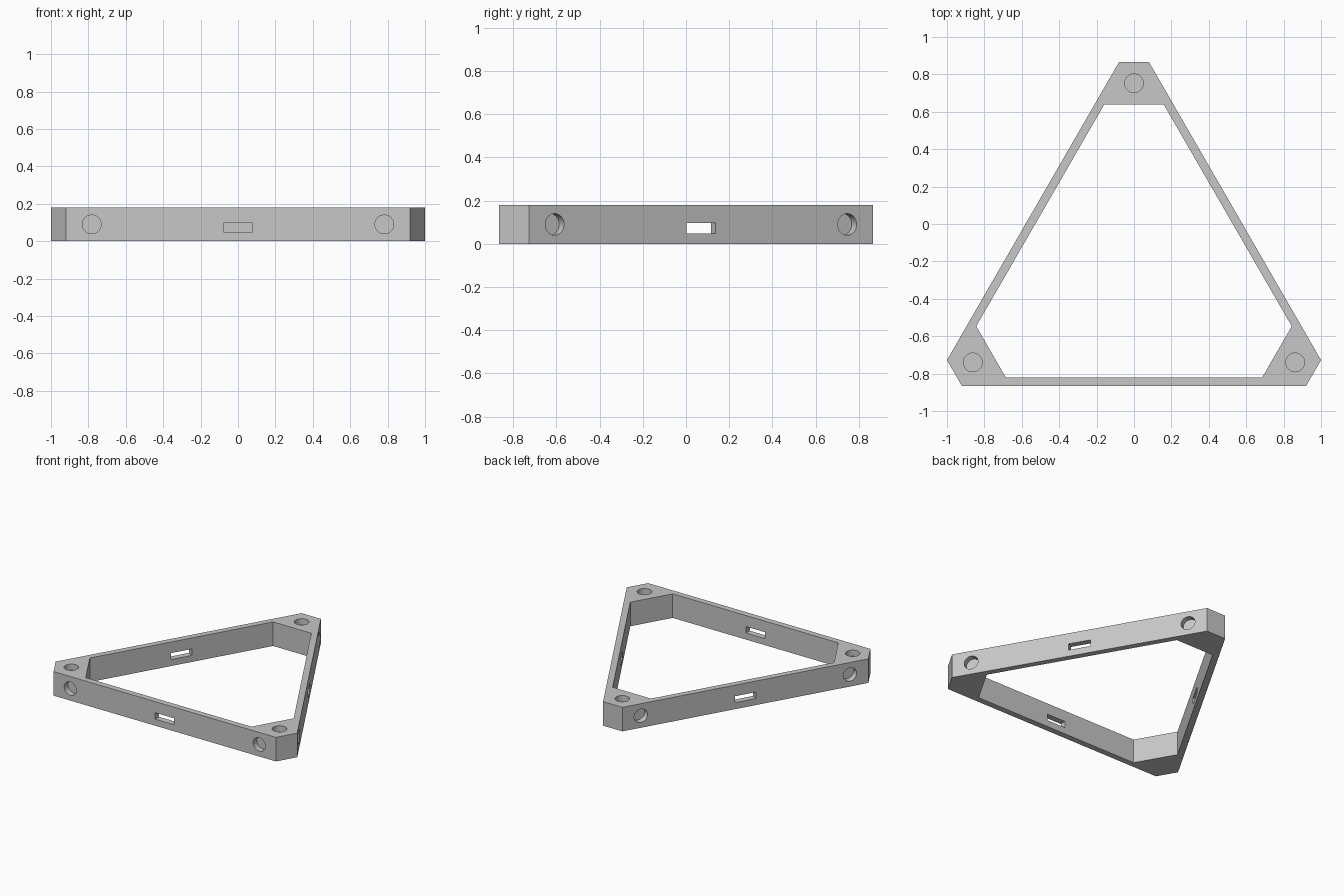
import bpy, bmesh, math
from mathutils import Matrix, Vector

if "Cube" in bpy.data.objects:
    bpy.data.objects.remove(bpy.data.objects["Cube"], do_unlink=True)

HEIGHT = 0.18
CENTRE = Vector((0, -0.2425, 0))   # centroid of the triangle
INRADIUS = 0.6235                  # centroid to outer wall face
WALL = 0.045
HOLE_R, HOLE_DEPTH = 0.05, 0.045

grey = bpy.data.materials.new("light grey")
grey.use_nodes = True
colour = (0.57, 0.57, 0.57, 1)
grey.diffuse_color = colour
grey.node_tree.nodes["Principled BSDF"].inputs["Base Color"].default_value = colour


def turn(k):
    """Place something built around the origin on side k of the triangle."""
    return Matrix.Translation(CENTRE) @ Matrix.Rotation(k * math.tau / 3, 4, "Z")


def make_object(name, bm):
    bmesh.ops.recalc_face_normals(bm, faces=bm.faces)
    mesh = bpy.data.meshes.new(name)
    bm.to_mesh(mesh)
    bm.free()
    mesh.materials.append(grey)
    obj = bpy.data.objects.new(name, mesh)
    bpy.context.collection.objects.link(obj)
    return obj


def outline(half_side, inradius):
    """Triangle with clipped corners, as six points."""
    return [turn(k) @ Vector((s * half_side, -inradius, 0))
            for k in range(3) for s in (-1, 1)]


# Triangular frame with thick corner blocks
bm = bmesh.new()
rings = []
for points in (outline(0.92, INRADIUS), outline(0.685, INRADIUS - WALL)):
    for z in (0, HEIGHT):
        rings.append([bm.verts.new((p.x, p.y, z)) for p in points])
out_low, out_high, in_low, in_high = rings
for a, b in ((out_low, out_high), (out_high, in_high),
             (in_high, in_low), (in_low, out_low)):
    for i in range(6):
        j = (i + 1) % 6
        bm.faces.new((a[i], a[j], b[j], b[i]))
frame = make_object("triangular_frame", bm)

# Cutters: blind round holes and one slot through each wall
bm = bmesh.new()


def add_hole(matrix):
    bmesh.ops.create_cone(bm, cap_ends=True, segments=48, radius1=HOLE_R,
                          radius2=HOLE_R, depth=2 * HOLE_DEPTH, matrix=matrix)


for k in range(3):
    for x in (-0.782, 0.782):
        add_hole(turn(k) @ Matrix.Translation((x, -INRADIUS, HEIGHT / 2))
                 @ Matrix.Rotation(math.pi / 2, 4, "X"))
    add_hole(turn(k) @ Matrix.Translation((0, 0.995, HEIGHT)))
    bmesh.ops.create_cube(bm, size=1, matrix=turn(k)
                          @ Matrix.Translation((0, -INRADIUS + WALL / 2, 0.073))
                          @ Matrix.Diagonal((0.157, 3 * WALL, 0.048, 1)))
cutter = make_object("hole_cutters", bm)

# Cut the holes, then drop the cutters
bpy.ops.object.select_all(action="DESELECT")
bpy.context.view_layer.objects.active = frame
frame.select_set(True)
cut = frame.modifiers.new("holes", "BOOLEAN")
cut.operation = "DIFFERENCE"
cut.solver = "EXACT"
cut.object = cutter
bpy.ops.object.modifier_apply(modifier=cut.name)
bpy.data.objects.remove(cutter, do_unlink=True)
bpy.ops.object.shade_smooth_by_angle(angle=math.radians(30))
